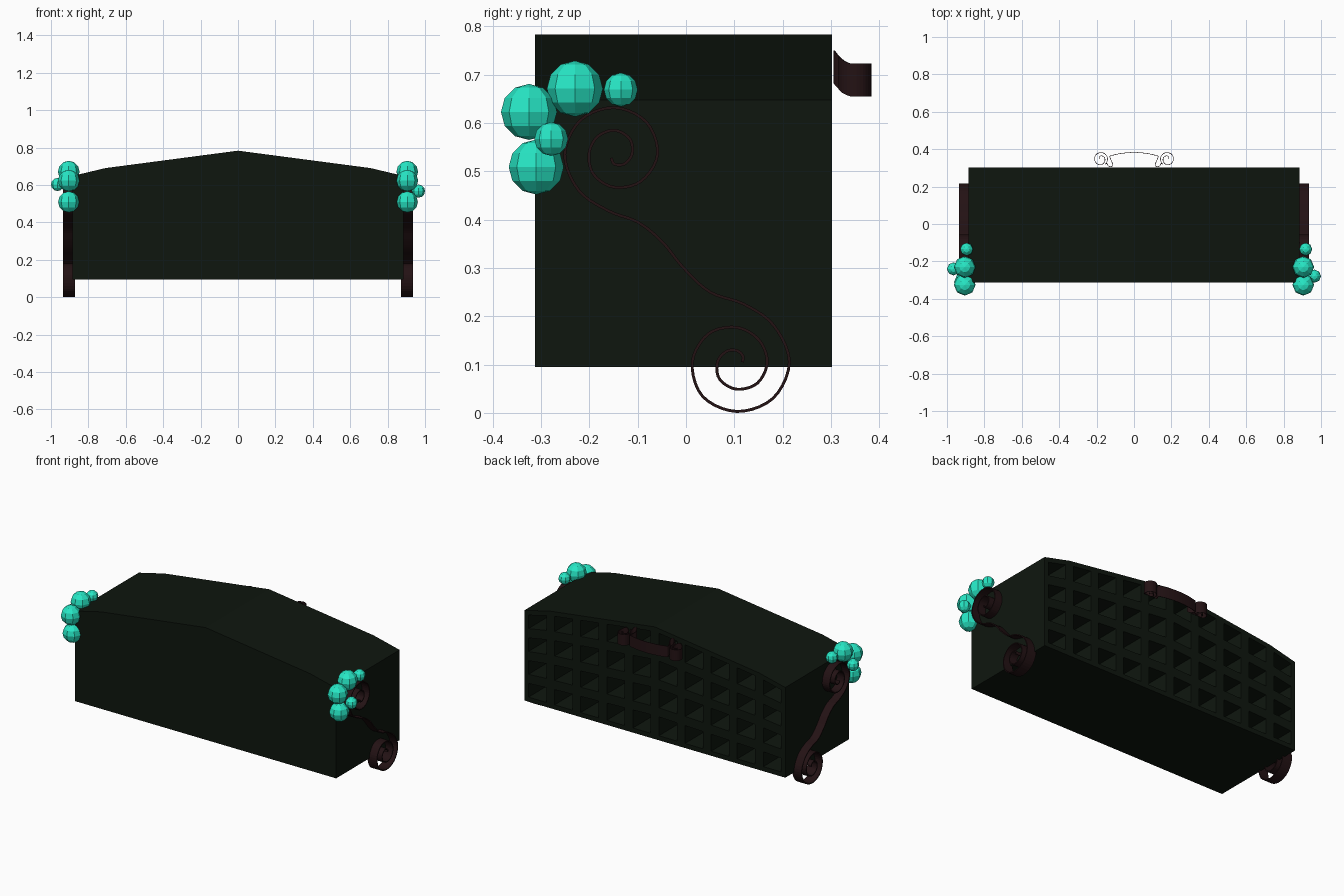
import bpy, bmesh
from math import sin, cos, radians
from mathutils import Vector

if "Cube" in bpy.data.objects:
    bpy.data.objects.remove(bpy.data.objects["Cube"])


def material(name, rgb):
    m = bpy.data.materials.new(name)
    m.diffuse_color = (*rgb, 1)
    m.use_nodes = True
    m.node_tree.nodes["Principled BSDF"].inputs["Base Color"].default_value = m.diffuse_color
    return m


DARK = material("dark_green", (0.0045, 0.008, 0.0045))
IRON = material("dark_red_iron", (0.017, 0.006, 0.007))
TEAL = material("teal", (0.02, 0.8, 0.56))


def finish(bm, name, mat):
    me = bpy.data.meshes.new(name)
    bm.to_mesh(me)
    bm.free()
    me.materials.append(mat)
    ob = bpy.data.objects.new(name, me)
    bpy.context.collection.objects.link(ob)
    return ob


def smooth_path(pts, steps=5):
    """Catmull-Rom curve through 2D points."""
    p = [Vector(q) for q in pts]
    p = [2 * p[0] - p[1]] + p + [2 * p[-1] - p[-2]]
    out = []
    for a, b, c, d in zip(p, p[1:], p[2:], p[3:]):
        for k in range(steps):
            t = k / steps
            out.append(0.5 * (2 * b + (c - a) * t + (2 * a - 5 * b + 4 * c - d) * t * t
                              + (3 * b - a - 3 * c + d) * t ** 3))
    return out + [p[-2]]


def spiral(centre, radii, start, step):
    """Points around a centre, one per radius."""
    return [(centre[0] + r * cos(radians(start + step * i)),
             centre[1] + r * sin(radians(start + step * i))) for i, r in enumerate(radii)]


def ribbon(name, rails, thickness):
    """Thin strip between pairs of 3D points."""
    bm = bmesh.new()
    rows = [(bm.verts.new(a), bm.verts.new(b)) for a, b in rails]
    for (a, b), (c, d) in zip(rows, rows[1:]):
        bm.faces.new((a, b, d, c))
    ob = finish(bm, name, IRON)
    s = ob.modifiers.new("thickness", "SOLIDIFY")
    s.thickness, s.offset = thickness, 0
    for poly in ob.data.polygons:
        poly.use_smooth = False
    return ob


# Body: gabled box with a grid of deep pockets in the back
COLS, ROWS = 10, 4
HALF, FRONT, BACK, BASE = 0.885, -0.313, 0.302, 0.095


def roof(x):
    x = abs(x)
    return 0.783 - 0.093 * x / 0.708 if x <= 0.708 else 0.69 - 0.042 * (x - 0.708) / 0.177


bm = bmesh.new()
grid = []
for i in range(COLS + 1):
    x = -HALF + 2 * HALF * i / COLS
    grid.append([bm.verts.new((x, BACK, BASE + (roof(x) - BASE) * j / ROWS)) for j in range(ROWS + 1)])
cells = [bm.faces.new((grid[i][j], grid[i][j + 1], grid[i + 1][j + 1], grid[i + 1][j]))
         for i in range(COLS) for j in range(ROWS)]
rim = [e for e in bm.edges if e.is_boundary]
ext = bmesh.ops.extrude_edge_only(bm, edges=rim)["geom"]
for v in ext:
    if isinstance(v, bmesh.types.BMVert):
        v.co.y = FRONT
bmesh.ops.contextual_create(bm, geom=[e for e in bm.edges if e.is_boundary])
bmesh.ops.recalc_face_normals(bm, faces=bm.faces[:])
bmesh.ops.inset_individual(bm, faces=cells, thickness=0.028, use_even_offset=True)
bmesh.ops.inset_individual(bm, faces=cells, thickness=0.0, depth=-0.18)
finish(bm, "body", DARK)

# Side scrolls: S-shaped ribbon with a spiral at each end
upper = spiral((-0.148, 0.535), [0.105, 0.103, 0.1, 0.097, 0.094, 0.089, 0.078, 0.068, 0.06, 0.053,
                                 0.051, 0.05, 0.045, 0.036, 0.028, 0.02, 0.01], 225, -45)
lower = spiral((0.105, 0.105), [0.108, 0.109, 0.106, 0.102, 0.1, 0.092, 0.083, 0.072, 0.065, 0.063,
                                0.061, 0.056, 0.05, 0.04, 0.031, 0.024, 0.018, 0.012], 45, -45)
lower_tail = [(-0.16, 0.418), (-0.1, 0.395), (-0.05, 0.355), (-0.005, 0.3), (0.05, 0.25), (0.12, 0.225)]
path = smooth_path(upper[::-1] + lower_tail + lower)
for side, label in ((1, "right"), (-1, "left")):
    ribbon(label + "_scroll", [((side * 0.872, p.x, p.y), (side * 0.935, p.x, p.y)) for p in path], 0.006)

# Back handle: arched ribbon with curled ends that rises toward the wall
curl = spiral((0.178, 0.346), [0.006, 0.012, 0.018, 0.021, 0.023, 0.026, 0.029, 0.031, 0.033, 0.035,
                               0.036, 0.037, 0.037, 0.037], 135 - 13 * 45 + 90, 45)
half = curl + [(0.146, 0.325), (0.138, 0.311), (0.122, 0.307), (0.113, 0.318),
               (0.122, 0.34), (0.129, 0.36), (0.118, 0.366), (0.07, 0.377)]
path = smooth_path(half + [(0, 0.383)] + [(-x, y) for x, y in half[::-1]], 4)


def lift(y):
    return 0.03 * (max(0, 0.345 - y) / 0.04) ** 2


ribbon("back_handle", [((p.x, p.y, 0.655 + lift(p.y)), (p.x, p.y, 0.723 + lift(p.y))) for p in path], 0.003)

# Faceted berry clusters on the front upper corners
shared = [(0.905, -0.325, 0.623, 0.058), (0.905, -0.23, 0.671, 0.058), (0.905, -0.31, 0.509, 0.057)]
clusters = {
    "right": (1, shared + [(0.918, -0.135, 0.669, 0.035), (0.965, -0.279, 0.567, 0.035)]),
    "left": (-1, shared + [(0.895, -0.135, 0.669, 0.035), (0.965, -0.24, 0.602, 0.035)]),
}
for label, (side, balls) in clusters.items():
    for n, (x, y, z, r) in enumerate(balls):
        bm = bmesh.new()
        bmesh.ops.create_uvsphere(bm, u_segments=8, v_segments=6, radius=r)
        bmesh.ops.translate(bm, verts=bm.verts[:], vec=(side * x, y, z))
        finish(bm, f"{label}_berry_{n + 1}", TEAL)
